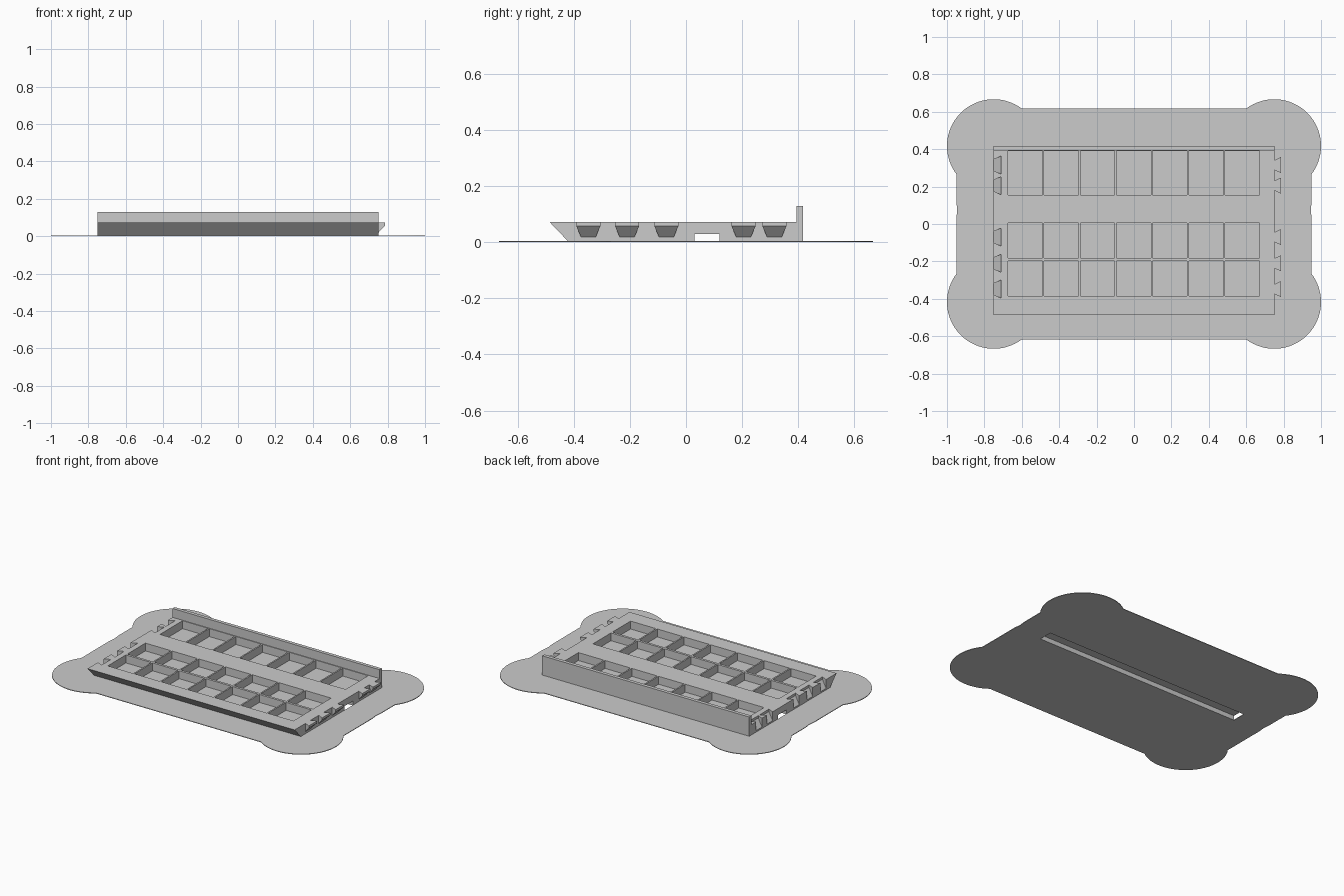
import bpy, bmesh, math

if "Cube" in bpy.data.objects:
    bpy.data.objects.remove(bpy.data.objects["Cube"])

GREY = bpy.data.materials.new("grey plastic")
GREY.diffuse_color = (0.6, 0.6, 0.6, 1)
GREY.use_nodes = True
GREY.node_tree.nodes["Principled BSDF"].inputs["Base Color"].default_value = GREY.diffuse_color

TOP = 0.072      # height of the tray surface
HALF = 0.75      # half length of the tray
SLOT = (0.03, 0.12)  # y range of the channel underneath
JOINTS = (-0.348, -0.21, -0.07, 0.205, 0.315)


def loft(bm, ring_a, ring_b):
    """Closed solid between two matching rings of points."""
    a = [bm.verts.new(p) for p in ring_a]
    b = [bm.verts.new(p) for p in ring_b]
    n = len(a)
    bm.faces.new(a[::-1])
    bm.faces.new(b)
    for i in range(n):
        j = (i + 1) % n
        bm.faces.new((a[i], a[j], b[j], b[i]))


def box(bm, x0, x1, y0, y1, z0, z1):
    ring = [(x0, y0), (x1, y0), (x1, y1), (x0, y1)]
    loft(bm, [(x, y, z0) for x, y in ring], [(x, y, z1) for x, y in ring])


def dovetail(bm, edge, y, t0, t1, grow, top):
    """Wedge-bottomed dovetail running outward in x from the given edge."""
    def ring(t):
        w = 0.026 + 0.017 * t + grow
        z = 0.018 + 0.04 * t - grow
        x = edge + 0.037 * t
        return [(x, y - w, z), (x, y + w, z), (x, y + w, top), (x, y - w, top)]
    loft(bm, ring(t0), ring(t1))


def finish(name, bm):
    bmesh.ops.recalc_face_normals(bm, faces=bm.faces[:])
    mesh = bpy.data.meshes.new(name)
    bm.to_mesh(mesh)
    bm.free()
    mesh.materials.append(GREY)
    obj = bpy.data.objects.new(name, mesh)
    bpy.context.collection.objects.link(obj)
    return obj


def cut(obj, cutter):
    mod = obj.modifiers.new("cut", 'BOOLEAN')
    mod.operation = 'DIFFERENCE'
    mod.solver = 'EXACT'
    mod.object = cutter
    bpy.context.view_layer.objects.active = obj
    bpy.ops.object.modifier_apply(modifier=mod.name)
    bpy.data.objects.remove(cutter)


# Tray body: side profile with sloped front and raised back lip
profile = [(-0.418, 0.001), (0.417, 0.001), (0.417, 0.13), (0.394, 0.13),
           (0.394, TOP), (-0.486, TOP)]
bm = bmesh.new()
loft(bm, [(-HALF, y, z) for y, z in profile], [(HALF, y, z) for y, z in profile])
tray = finish("tray_body", bm)

# Wells, joint sockets and the channel underneath
bm = bmesh.new()
for y0, y1 in ((0.155, 0.389), (-0.182, 0.005), (-0.385, -0.198)):
    for i in range(7):
        x = -0.674 + 0.1935 * i
        box(bm, x, x + 0.184, y0, y1, 0.02 if y1 != 0.005 else 0.021, 0.1)
for y in JOINTS:
    dovetail(bm, -HALF, y, -0.3, 1.06, 0.004, 0.1)
finish_cut = finish("pocket_cutter", bm)
cut(tray, finish_cut)
bm = bmesh.new()
box(bm, -0.8, 0.8, *SLOT, -0.02, 0.03)
cut(tray, finish("channel_cutter", bm))

# Joint tabs along the right edge
bm = bmesh.new()
for y in JOINTS:
    dovetail(bm, HALF, y, 0, 1, 0, TOP)
finish("joint_tabs", bm)

# Thin base sheet with round lobes at the corners
outline = []
start = -math.acos(0.8)
sweep = math.pi / 2 - 2 * start
for k, (sx, sy) in enumerate(((1, 1), (-1, 1), (-1, -1), (1, -1))):
    for i in range(33):
        a = start + sweep * i / 32 + k * math.pi / 2
        outline.append((sx * HALF + 0.25 * math.cos(a), sy * 0.417 + 0.25 * math.sin(a)))
    if sx * sy < 0:  # small nick in each short side
        side = [(sx * 0.95, 0.03), (sx * 0.945, 0.075), (sx * 0.95, 0.12)]
        outline += side if sx > 0 else side[::-1]
bm = bmesh.new()
loft(bm, [(x, y, 0) for x, y in outline], [(x, y, 0.004) for x, y in outline])
sheet = finish("base_sheet", bm)
bm = bmesh.new()
box(bm, -HALF, HALF, *SLOT, -0.02, 0.02)
cut(sheet, finish("sheet_slot_cutter", bm))
